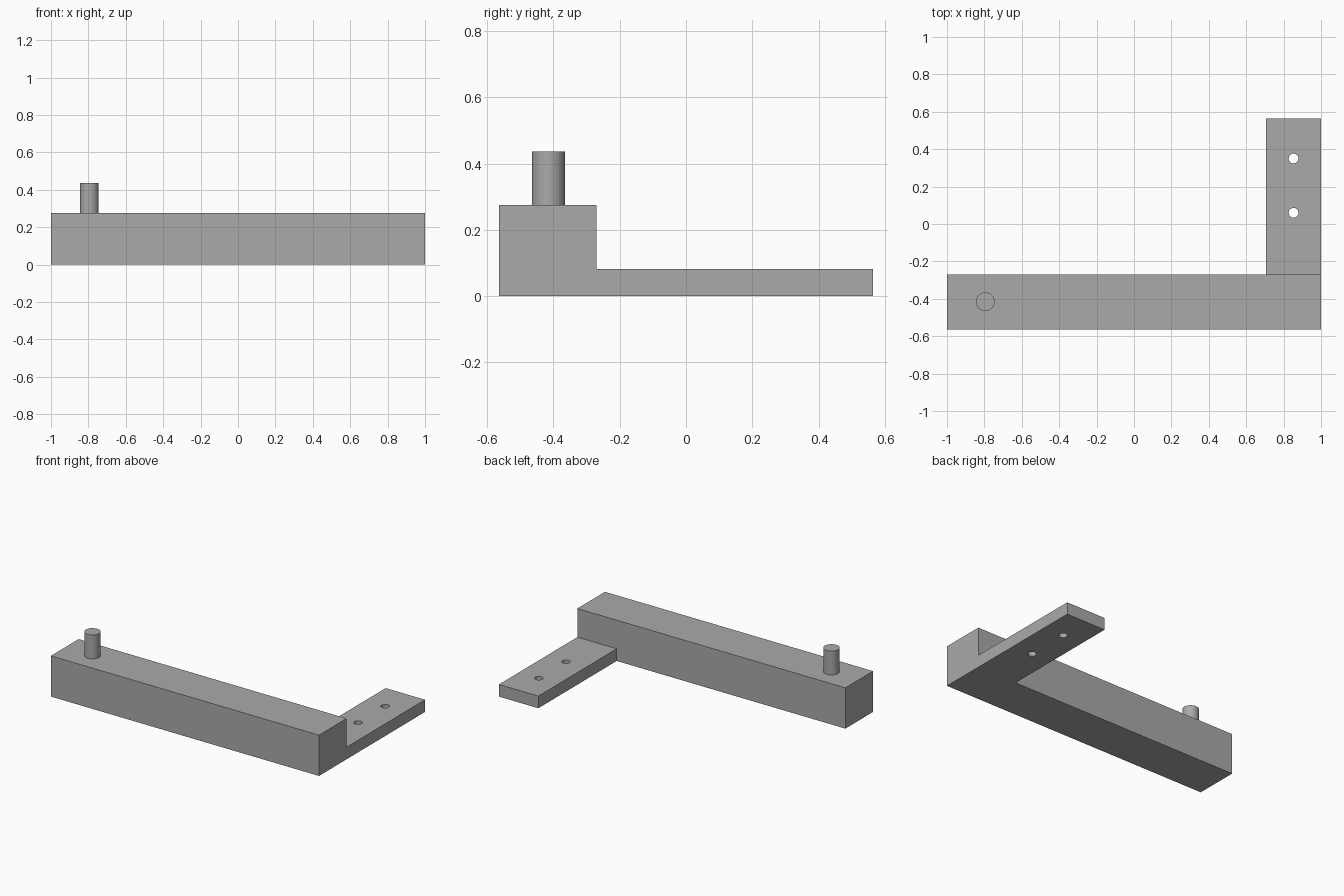
import bpy

default = bpy.data.objects.get("Cube")
if default:
    bpy.data.objects.remove(default, do_unlink=True)

grey = bpy.data.materials.new("plain grey")
grey.use_nodes = True
colour = (0.4, 0.4, 0.4, 1)
grey.diffuse_color = colour
grey.node_tree.nodes["Principled BSDF"].inputs["Base Color"].default_value = colour


def box(name, low, high):
    centre = [(a + b) / 2 for a, b in zip(low, high)]
    bpy.ops.mesh.primitive_cube_add(size=1, location=centre)
    ob = bpy.context.object
    ob.name = name
    ob.scale = [b - a for a, b in zip(low, high)]
    bpy.ops.object.transform_apply(location=False, rotation=False, scale=True)
    ob.data.materials.append(grey)
    return ob


def cylinder(name, x, y, radius, bottom, top):
    bpy.ops.mesh.primitive_cylinder_add(
        vertices=48, radius=radius, depth=top - bottom,
        location=(x, y, (bottom + top) / 2))
    ob = bpy.context.object
    ob.name = name
    ob.data.materials.append(grey)
    bpy.ops.object.shade_smooth_by_angle()
    return ob


# Long bar, and the thin plate reaching back from its left end
bar = box("bar", (-1, -0.565, 0), (1, -0.27, 0.275))
plate = box("mounting_plate", (0.706, -0.27, 0), (1, 0.565, 0.082))

# Upright pin near the right end of the bar
pin = cylinder("pin", -0.795, -0.415, 0.05, 0.275, 0.436)

# Two screw holes through the plate
for y in (0.06, 0.35):
    cutter = cylinder("hole_cutter", 0.853, y, 0.026, -0.1, 0.2)
    cutter.hide_render = True
    cut = plate.modifiers.new("screw_hole", "BOOLEAN")
    cut.operation = "DIFFERENCE"
    cut.solver = "EXACT"
    cut.object = cutter
    bpy.context.view_layer.objects.active = plate
    bpy.ops.object.modifier_apply(modifier=cut.name)
    bpy.data.objects.remove(cutter, do_unlink=True)
